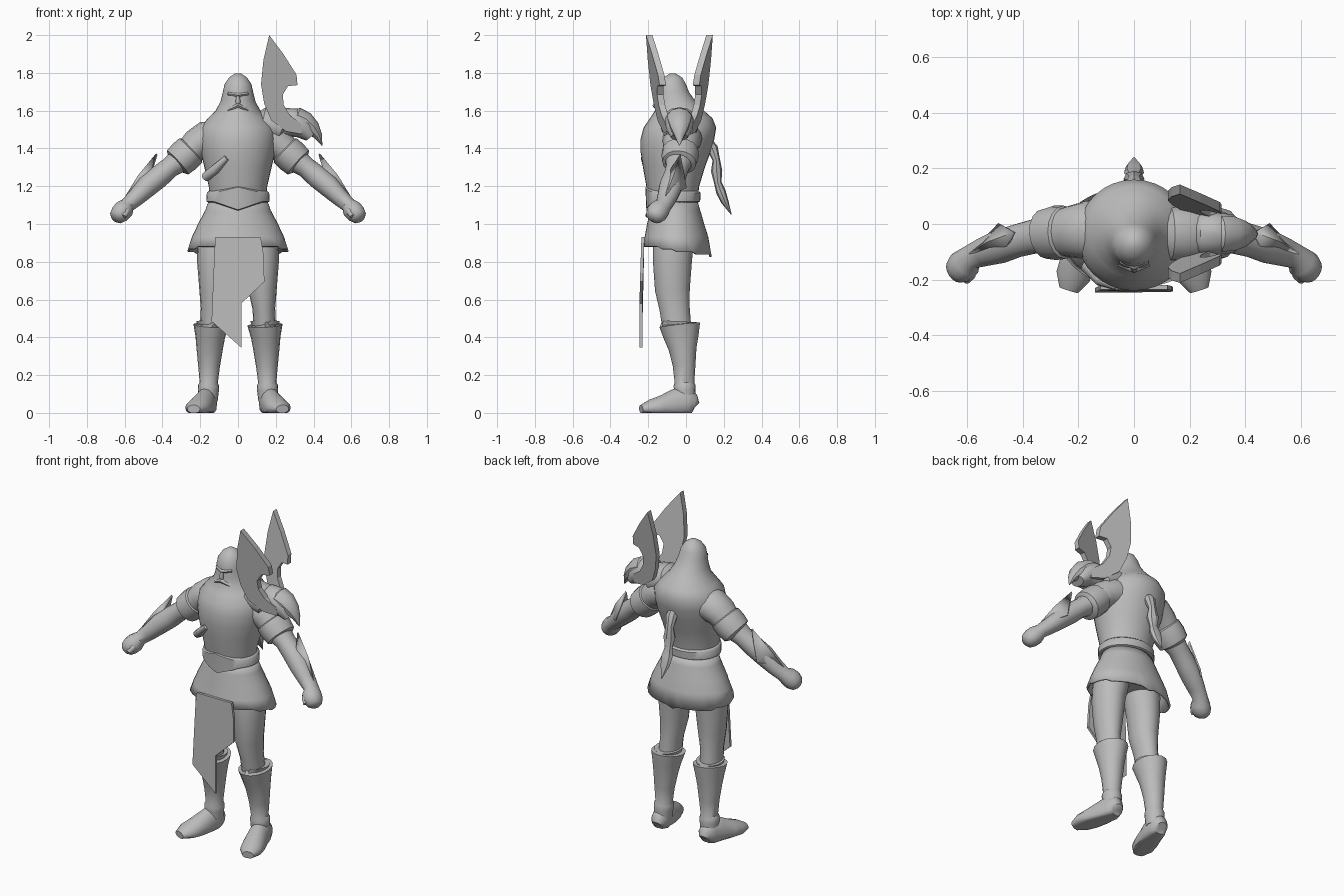
import bpy, bmesh, math
from mathutils import Vector

grey = bpy.data.materials.new("stone_grey")
grey.diffuse_color = (0.5, 0.5, 0.5, 1)


def make(name, verts, faces, angle=40, solid=0):
    """Mesh object from points and faces, optionally thickened."""
    me = bpy.data.meshes.new(name)
    me.from_pydata([tuple(v) for v in verts], [], faces)
    bm = bmesh.new()
    bm.from_mesh(me)
    bmesh.ops.recalc_face_normals(bm, faces=bm.faces)
    bm.to_mesh(me)
    bm.free()
    me.materials.append(grey)
    ob = bpy.data.objects.new(name, me)
    bpy.context.collection.objects.link(ob)
    if solid:
        mod = ob.modifiers.new("thickness", 'SOLIDIFY')
        mod.thickness = solid
        mod.offset = 0
    bpy.ops.object.select_all(action='DESELECT')
    bpy.context.view_layer.objects.active = ob
    ob.select_set(True)
    if angle:
        bpy.ops.object.shade_smooth_by_angle(angle=math.radians(angle))
    return ob


def loft(name, rings, caps=True, angle=50, solid=0):
    n = len(rings[0])
    verts = [p for r in rings for p in r]
    faces = [(i * n + j, i * n + (j + 1) % n, (i + 1) * n + (j + 1) % n, (i + 1) * n + j)
             for i in range(len(rings) - 1) for j in range(n)]
    if caps:
        faces += [tuple(range(n)), tuple(range(len(verts) - n, len(verts)))]
    return make(name, verts, faces, angle, solid)


def tube(name, pts, side=1, ref=(0, 1, 0), n=16, floor=None, caps=True, angle=50):
    """Loft ellipses (x, y, z, r1, r2) along their own path."""
    c = [Vector((p[0] * side, p[1], p[2])) for p in pts]
    rings = []
    for i, p in enumerate(pts):
        t = (c[min(i + 1, len(c) - 1)] - c[max(i - 1, 0)]).normalized()
        u = Vector(ref).cross(t).normalized()
        v = t.cross(u)
        ring = []
        for k in range(n):
            a = math.tau * k / n
            q = c[i] + u * p[3] * math.cos(a) + v * p[4] * math.sin(a)
            if floor is not None:
                q.z = max(q.z, floor)
            ring.append(q)
        rings.append(ring)
    return loft(name, rings, caps, angle)


def body(name, rows, n=32, caps=True, shift=None, solid=0):
    """Horizontal rings given as (z, front y, back y, half width)."""
    rings = []
    for i, (z, yf, yb, rx) in enumerate(rows):
        ring = []
        for k in range(n):
            a = math.tau * k / n
            x, y = rx * math.cos(a), (yf + yb) / 2 + (yb - yf) / 2 * math.sin(a)
            ring.append(Vector((x, y, z + (shift(i, x, y) if shift else 0))))
        rings.append(ring)
    return loft(name, rings, caps, 50, solid)


# torso running up into the hooded head
body("torso_and_hood", [
    (1.06, -.17, .05, .14), (1.12, -.195, .06, .15), (1.2, -.21, .07, .155),
    (1.3, -.228, .10, .178), (1.38, -.24, .13, .197), (1.45, -.24, .15, .205),
    (1.51, -.225, .16, .20), (1.56, -.19, .14, .16), (1.6, -.165, .095, .118),
    (1.65, -.158, .05, .092), (1.70, -.152, .015, .08), (1.74, -.145, 0, .071),
    (1.775, -.12, -.02, .048), (1.797, -.085, -.055, .015)])

# face details
tube("brow", [(-.05, -.13, 1.69, .01, .012), (0, -.152, 1.682, .012, .014),
              (.05, -.13, 1.69, .01, .012)], n=8)
tube("nose", [(0, -.15, 1.69, .007, .008), (0, -.163, 1.655, .012, .012),
              (0, -.16, 1.64, .012, .01)], n=8)
tube("moustache", [(-.05, -.14, 1.605, .012, .015), (0, -.163, 1.628, .012, .014),
                   (.05, -.14, 1.605, .012, .015)], n=8)

# belt, dipping to a point at the front
body("belt", [(1.115, -.185, .065, .158), (1.12, -.21, .075, .168),
              (1.165, -.215, .078, .165), (1.175, -.2, .065, .155)],
     shift=lambda i, x, y: (-.045 if i < 2 else .03) * max(0, 1 - abs(x) / .13) * (y < -.05))

# strap plate on the lower chest
tube("chest_strap", [(-.17, -.145, 1.25, .025, .03), (-.12, -.2, 1.29, .025, .025),
                     (-.06, -.228, 1.35, .015, .012)], n=8)

# hips and flared skirt with a stepped hem
body("hips", [(.9, -.15, .05, .13), (.98, -.17, .06, .165), (1.1, -.165, .055, .14)])
body("skirt", [(1.12, -.175, .055, .15), (1.07, -.185, .07, .168), (1.0, -.2, .09, .205),
               (.93, -.213, .112, .238), (.88, -.225, .13, .262)], n=40, caps=False, solid=.012,
     shift=lambda i, x, y: -.055 * math.floor(4 * (y + .23) / .36) / 4 if i == 4 else 0)


def plate(name, outline, y_of, thick):
    """Flat plate from an x-z outline, placed in depth by a rule."""
    v = [(x, y_of(x, z) + d, z) for d in (-thick / 2, thick / 2) for x, z in outline]
    n = len(outline)
    f = [tuple(range(n)), tuple(range(n, 2 * n))]
    f += [(i, (i + 1) % n, n + (i + 1) % n, n + i) for i in range(n)]
    return make(name, v, f, 0)


# hanging front cloth
plate("loincloth", [(-.12, .93), (-.125, .85), (-.14, .485), (.018, .345), (.018, .58),
                    (.14, .695), (.135, .84), (.12, .93)],
      lambda x, z: -.228 - .01 * min(1, (.93 - z) / .3), .016)

for side, s in (("left", 1), ("right", -1)):
    # legs
    tube(side + "_thigh", [(.1, -.06, 1.0, .095, .105), (.115, -.068, .9, .1, .108),
                           (.127, -.072, .8, .09, .103), (.13, -.072, .65, .075, .092),
                           (.137, -.06, .55, .06, .08), (.143, -.045, .42, .06, .075)], s)
    tube(side + "_boot", [(.143, -.035, .43, .06, .07), (.143, -.035, .485, .078, .09),
                          (.143, -.033, .465, .093, .108), (.147, -.025, .40, .078, .092),
                          (.15, -.018, .34, .07, .074), (.153, -.01, .25, .058, .06),
                          (.155, -.008, .16, .048, .052), (.156, -.008, .145, .056, .058),
                          (.157, -.006, .12, .056, .057), (.158, -.006, .06, .05, .055)], s, angle=35)
    tube(side + "_foot", [(.16, .053, .035, .025, .03), (.16, .043, .045, .055, .045),
                          (.165, 0, .05, .09, .055), (.178, -.06, .04, .085, .058),
                          (.2, -.13, .03, .062, .065), (.22, -.19, .025, .045, .062),
                          (.235, -.238, .02, .022, .035)], s, ref=(1, 0, 0), floor=0)

    # arms with fists
    tube(side + "_arm", [(.1, -.02, 1.46, .085, .11), (.17, -.022, 1.45, .095, .105),
                         (.22, -.027, 1.42, .085, .095), (.29, -.033, 1.35, .068, .08),
                         (.36, -.045, 1.3, .055, .062), (.42, -.06, 1.25, .06, .06),
                         (.48, -.08, 1.2, .058, .062), (.54, -.1, 1.14, .047, .053),
                         (.585, -.118, 1.1, .04, .045), (.603, -.14, 1.078, .053, .056),
                         (.625, -.157, 1.055, .052, .058), (.643, -.17, 1.036, .042, .046),
                         (.652, -.177, 1.026, .022, .025)], s)
    tube(side + "_thumb", [(.585, -.15, 1.09, .018, .018), (.59, -.185, 1.065, .02, .02),
                           (.605, -.205, 1.04, .013, .013)], s, ref=(1, 0, 0), n=8)
    tube(side + "_arm_cuff", [(.24, -.03, 1.4, .07, .08), (.25, -.03, 1.39, .088, .096),
                              (.285, -.032, 1.357, .09, .098), (.32, -.036, 1.325, .085, .09),
                              (.328, -.038, 1.318, .06, .068)], s, angle=35)
    # spiked forearm guard
    guard = [(.43, -.03, 1.37), (.525, -.065, 1.255), (.595, -.11, 1.14),
             (.485, -.14, 1.19), (.485, .0, 1.19)]
    make(side + "_forearm_guard", [(x * s, y, z) for x, y, z in guard],
         [(0, 3, 1), (0, 1, 4), (1, 3, 2), (1, 2, 4)], 30, .01)

# single shoulder armour: collar, overlapping caps, beak
mid = -.035
tube("shoulder_collar", [(.12, mid, 1.54, .06, .075), (.13, mid, 1.54, .08, .097),
                         (.185, mid, 1.525, .085, .1), (.235, mid, 1.505, .075, .095),
                         (.245, mid, 1.5, .055, .07)], n=14, angle=35)
tube("shoulder_cap", [(.22, mid, 1.53, .05, .06), (.245, mid, 1.535, .08, .08),
                      (.3, mid, 1.535, .078, .078), (.35, mid, 1.505, .06, .07),
                      (.385, mid, 1.46, .03, .045)], n=14)
tube("shoulder_beak", [(.285, mid, 1.565, .04, .05), (.31, mid, 1.56, .058, .068),
                       (.355, mid, 1.54, .055, .064), (.395, mid, 1.505, .042, .048),
                       (.425, mid, 1.465, .022, .026), (.445, mid, 1.415, .002, .002)], n=10, angle=35)

# pair of tall hooked blades either side of the shoulder
hook = [(.165, 2.0), (.24, 1.9), (.31, 1.79), (.315, 1.735), (.265, 1.73), (.237, 1.685),
        (.242, 1.63), (.275, 1.575), (.335, 1.53), (.34, 1.475), (.255, 1.49),
        (.175, 1.55), (.138, 1.64), (.122, 1.74), (.135, 1.87)]
for name, s in (("front_blade", -1), ("back_blade", 1)):
    plate(name, hook, lambda x, z, s=s: mid + s * (.16 - .13 * (2 - z) - .25 * (x - .165)), .034)

# braid hanging behind the back
tube("back_braid", [(0, .11, 1.45, .025, .02), (0, .14, 1.4, .035, .03), (0, .16, 1.34, .025, .02),
                    (0, .162, 1.28, .038, .03), (0, .168, 1.22, .024, .02), (0, .185, 1.17, .036, .026),
                    (0, .205, 1.12, .03, .02), (0, .24, 1.05, .002, .002)], n=8, angle=35)
